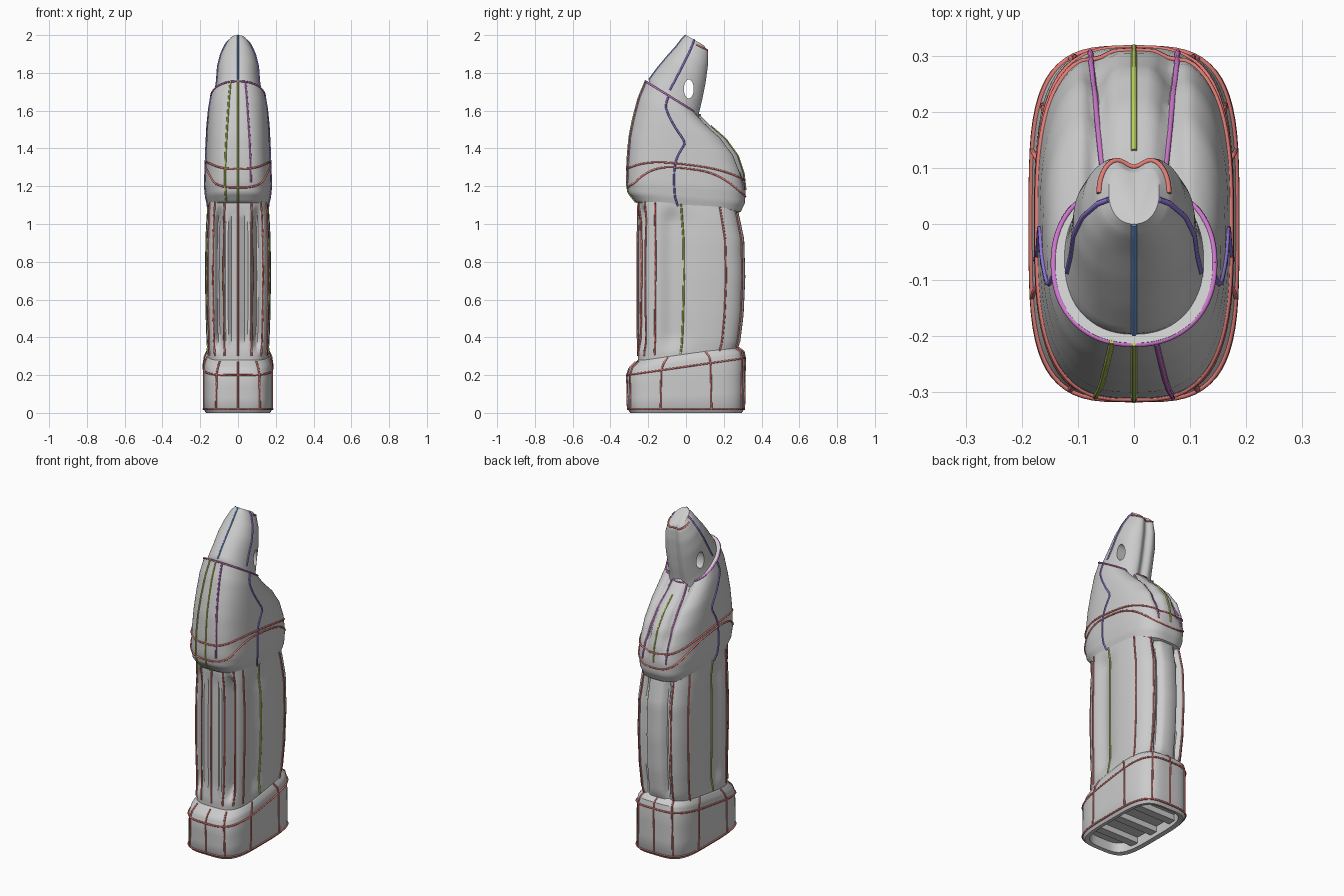
import bpy, bmesh, math
from mathutils import Vector

if "Cube" in bpy.data.objects:
    bpy.data.objects.remove(bpy.data.objects["Cube"])

N = 96
PI = math.pi

def bump(v, centre, width):
    return math.exp(-((v - centre) / width) ** 2)

# A section is (y_front, z_front, y_back, z_back, half_width, power)
def section(secs, t):
    i = max(0, min(int(t), len(secs) - 2))
    f = t - i
    return [a + (b - a) * f for a, b in zip(secs[i], secs[i + 1])]

def point(secs, t, ang, shape=None, grow=0.0):
    yf, zf, yb, zb, w, e = section(secs, t)
    c, s = math.cos(ang), math.sin(ang)
    u = math.copysign(abs(c) ** (2 / e), c)
    v = math.copysign(abs(s) ** (2 / e), s)
    x = u * (w + grow)
    y = (yf + yb) / 2 + v * ((yb - yf) / 2 + grow)
    z = zf + (zb - zf) * (v + 1) / 2
    if shape:
        x, y = shape(x, y, z, u, v)
    return Vector((x, y, z))

def loft(name, secs, shape=None, sub=3):
    bm = bmesh.new()
    rows = []
    for k in range((len(secs) - 1) * sub + 1):
        rows.append([bm.verts.new(point(secs, k / sub, 2 * PI * j / N, shape)) for j in range(N)])
    for a, b in zip(rows, rows[1:]):
        for j in range(N):
            bm.faces.new((a[j], a[(j + 1) % N], b[(j + 1) % N], b[j]))
    bm.faces.new(rows[0][::-1])
    bm.faces.new(rows[-1])
    bmesh.ops.recalc_face_normals(bm, faces=bm.faces)
    me = bpy.data.meshes.new(name)
    bm.to_mesh(me)
    bm.free()
    ob = bpy.data.objects.new(name, me)
    bpy.context.collection.objects.link(ob)
    bpy.ops.object.select_all(action='DESELECT')
    ob.select_set(True)
    bpy.context.view_layer.objects.active = ob
    bpy.ops.object.shade_smooth_by_angle(angle=math.radians(40))
    return ob

def colour(name, rgb):
    m = bpy.data.materials.new(name)
    m.diffuse_color = (*rgb, 1)
    m.use_nodes = True
    m.node_tree.nodes["Principled BSDF"].inputs["Base Color"].default_value = m.diffuse_color
    return m

RED = colour("red", (0.75, 0.2, 0.18))
GREEN = colour("green", (0.5, 0.65, 0.12))
PINK = colour("magenta", (0.6, 0.18, 0.6))
VIOLET = colour("violet", (0.3, 0.2, 0.75))
BLUE = colour("blue", (0.15, 0.3, 0.65))

def strokes(name, mat, secs, paths, shape=None):
    cu = bpy.data.curves.new(name, 'CURVE')
    cu.dimensions = '3D'
    cu.bevel_depth = 0.005
    cu.bevel_resolution = 1
    cu.use_fill_caps = True
    for path in paths:
        sp = cu.splines.new('POLY')
        sp.points.add(len(path) - 1)
        for p, (t, a) in zip(sp.points, path):
            p.co = (*point(secs, t, a, shape, 0.001), 1)
    cu.materials.append(mat)
    ob = bpy.data.objects.new(name, cu)
    bpy.context.collection.objects.link(ob)

def ring(t, saddle=0.0):
    return [(t + saddle * math.cos(2 * PI * k / 64) ** 2, 2 * PI * k / 64) for k in range(65)]

def upright(deg, t0, t1):
    return [(t0 + (t1 - t0) * k / 20, math.radians(deg)) for k in range(21)]

# Foot: slanted top edge, hollow underside
foot = [(-.27, .06, .27, .06, .14, 4), (-.275, .005, .275, .005, .145, 4),
        (-.295, 0, .295, 0, .17, 4), (-.308, .02, .308, .02, .182, 3.8),
        (-.312, .2, .312, .29, .182, 3.6), (-.30, .235, .305, .325, .178, 3.4),
        (-.265, .27, .27, .35, .165, 3.2), (-.235, .30, .25, .36, .14, 3.2)]
loft("foot", foot)
strokes("foot_seams", RED, foot, [ring(3), ring(4)] +
        [upright(d, 3, 6) for d in (-65, -90, -115, -12, 192, 12, 168, 65, 90, 115)])

# Slats under the foot
for i, y in enumerate((-.16, 0, .16)):
    bpy.ops.mesh.primitive_cube_add(size=1, location=(0, y, .045))
    slat = bpy.context.object
    slat.name = f"foot_slat_{i + 1}"
    slat.scale = (.28, .05, .04)

# Grip: grooved front bars, softly hollowed sides, ribbed back
def grip_shape(x, y, z, u, v):
    fade = max(0, min(1, (z - .32) / .08, (1.1 - z) / .08))
    x0 = x
    x -= math.copysign(.03 * fade * bump(y, -.07, .06) * min(1, abs(u) * 1.2), x)
    if v < -.5:
        y += fade * (.07 * bump(abs(x0), .1, .02) + .02 * bump(abs(x0), .035, .012))
    if v > .5:
        y -= fade * .035 * bump(abs(x0), .07, .016)
    return x, y

grip = [(-.255, .26, .26, .30, .16, 3.4), (-.255, .36, .288, .38, .167, 3.4),
        (-.257, .52, .305, .52, .172, 3.4), (-.257, .72, .314, .72, .175, 3.4),
        (-.256, .92, .308, .92, .173, 3.4), (-.254, 1.06, .285, 1.03, .167, 3.4),
        (-.25, 1.18, .26, 1.14, .155, 3.4)]
loft("grip", grip, grip_shape, 5)
strokes("grip_seams", RED, grip,
        [upright(d, .4, 5.5) for d in (-52, -76, -90, -104, -128, -30, 210, 28, 152, 65, 115)],
        grip_shape)
strokes("grip_side_seams", GREEN, grip,
        [upright(d, .4, 5.5) for d in (-2, 182)], grip_shape)

# Shoulder: overhanging collar sloping up to the neck, channelled at the back
def shoulder_shape(x, y, z, u, v):
    fade = max(0, min(1, (z - 1.2) / .12))
    if v > .3:
        y -= fade * .035 * bump(abs(x), .065, .02)
    return x, y

shoulder = [(-.21, 1.10, .25, 1.05, .14, 3), (-.265, 1.115, .29, 1.065, .158, 3),
            (-.305, 1.165, .312, 1.11, .17, 3), (-.314, 1.22, .315, 1.18, .176, 3),
            (-.31, 1.34, .305, 1.27, .172, 3), (-.30, 1.46, .275, 1.36, .168, 2.8),
            (-.28, 1.56, .21, 1.45, .163, 2.6), (-.25, 1.67, .13, 1.52, .155, 2.4),
            (-.212, 1.76, .07, 1.58, .142, 2.2)]
loft("shoulder", shoulder, shoulder_shape, 4)
strokes("shoulder_rim", RED, shoulder, [ring(2.5, 1.4), ring(3.6, .5)], shoulder_shape)
strokes("shoulder_front_seams", GREEN, shoulder,
        [upright(d, 1, 8) for d in (-90, -104)] + [upright(90, 3, 7)], shoulder_shape)
strokes("neck_rim", PINK, shoulder,
        [ring(7.95)] + [upright(d, 3, 7.9) for d in (-76, 73, 107)], shoulder_shape)
# S-shaped seam down each side of the shoulder
def sweep(t):
    return -.09 - .1 * bump(t, 7.2, .7) + .1 * bump(t, 5.3, .9)

side = [(7.9 - 6.9 * k / 30, sweep(7.9 - 6.9 * k / 30)) for k in range(31)]
strokes("shoulder_side_seams", VIOLET, shoulder,
        [side, [(t, PI - a) for t, a in side]], shoulder_shape)

# Spout: tapering tip leaning back, grooved down its rear
def spout_shape(x, y, z, u, v):
    if v > .3:
        y -= .025 * bump(x, 0, .025)
    return x, y

spout = [(-.20, 1.72, .06, 1.50, .135, 2.2), (-.195, 1.765, .075, 1.58, .122, 2.2),
         (-.15, 1.825, .095, 1.66, .113, 2.2), (-.10, 1.885, .112, 1.75, .108, 2.2),
         (-.055, 1.935, .125, 1.84, .092, 2.2), (-.02, 1.98, .128, 1.91, .065, 2.2),
         (.0, 2.0, .115, 1.935, .045, 2.2)]
body = loft("spout", spout, spout_shape, 4)

# Hole through the spout from side to side
bpy.ops.mesh.primitive_cylinder_add(vertices=32, radius=1, depth=1, location=(0, .015, 1.715),
                                    rotation=(0, PI / 2, 0))
cutter = bpy.context.object
cutter.name = "spout_hole_cutter"
cutter.scale = (.05, .026, .6)
cutter.hide_render = True
cutter.display_type = 'WIRE'
for target in (body, bpy.data.objects["shoulder"]):
    mod = target.modifiers.new("hole", 'BOOLEAN')
    mod.operation = 'DIFFERENCE'
    mod.solver = 'EXACT'
    mod.object = cutter
strokes("spout_front_seam", BLUE, spout, [upright(-90, 1, 6)], spout_shape)
strokes("spout_side_seams", VIOLET, spout,
        [upright(d, 1.2, 6) for d in (-12, 192)], spout_shape)
strokes("spout_tip_rim", RED, spout, [[(5.2, PI * k / 24) for k in range(25)]], spout_shape)
